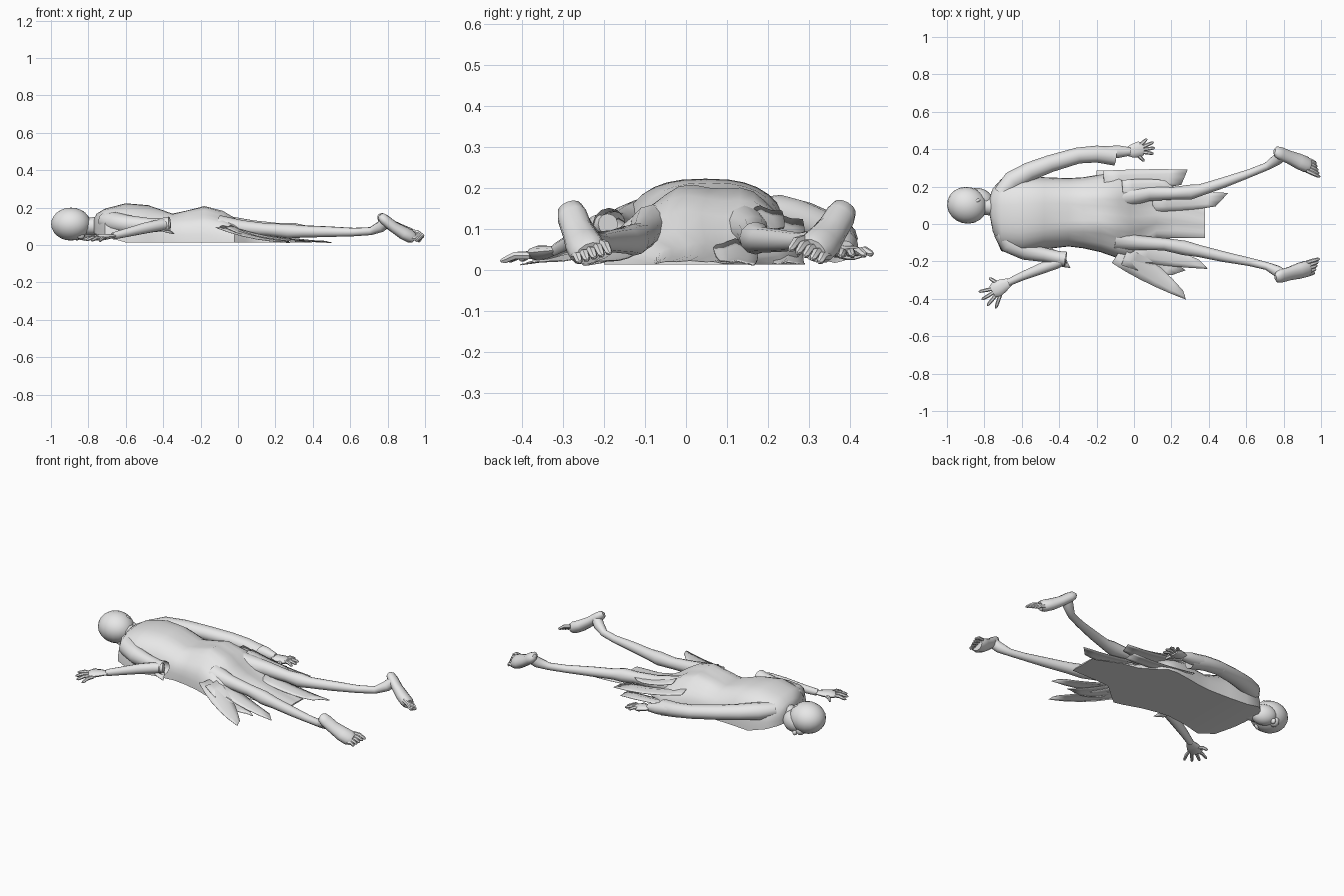
import bpy, math
from mathutils import Vector

cube = bpy.data.objects.get("Cube")
if cube:
    bpy.data.objects.remove(cube, do_unlink=True)

grey = bpy.data.materials.new("plain grey")
grey.use_nodes = True
grey.diffuse_color = (0.8, 0.8, 0.8, 1)
grey.node_tree.nodes["Principled BSDF"].inputs["Base Color"].default_value = (0.8, 0.8, 0.8, 1)
parts = []
UP = Vector((0, 0, 1))


def loft(name, rows, closed=True, caps=True):
    """Skin a list of equal-length point rows."""
    n = len(rows[0])
    faces = []
    for r in range(len(rows) - 1):
        for i in range(n if closed else n - 1):
            j = (i + 1) % n
            faces.append((r * n + i, r * n + j, (r + 1) * n + j, (r + 1) * n + i))
    if caps:
        faces.append(tuple(reversed(range(n))))
        faces.append(tuple(range((len(rows) - 1) * n, len(rows) * n)))
    mesh = bpy.data.meshes.new(name)
    mesh.from_pydata([p for row in rows for p in row], [], faces)
    mesh.update()
    obj = bpy.data.objects.new(name, mesh)
    bpy.context.collection.objects.link(obj)
    mesh.materials.append(grey)
    parts.append(obj)
    return obj


def tube(name, path, sides=12, flat=1.0, caps=True, roll=0.0):
    """Limb through (x, y, z, radius) points; flat scales its height, roll tilts it."""
    pts = [Vector(p[:3]) for p in path]
    rows = []
    for k, p in enumerate(pts):
        t = (pts[min(k + 1, len(pts) - 1)] - pts[max(k - 1, 0)]).normalized()
        level = t.cross(UP).normalized()
        side = level * math.cos(roll) + level.cross(t) * math.sin(roll)
        up = side.cross(t)
        r = path[k][3]
        ring = []
        for i in range(sides):
            a = math.tau * i / sides
            ring.append(p + side * r * math.cos(a) + up * r * flat * math.sin(a))
        rows.append(ring)
    return loft(name, rows, caps=caps)


def ball(name, centre, size, turn=0):
    bpy.ops.mesh.primitive_uv_sphere_add(segments=20, ring_count=12, location=centre,
                                         rotation=(0, 0, turn))
    obj = bpy.context.object
    obj.name = name
    obj.scale = size
    obj.data.materials.append(grey)
    parts.append(obj)


def digits(name, root, tips, spread, radius):
    """Fan of bent fingers or toes from a root toward each tip."""
    root = Vector(root)
    for k, tip in enumerate(tips):
        tip = Vector(tip)
        start = root.lerp(tip, spread)
        mid = start.lerp(tip, 0.5) + UP * radius * 0.7
        tube(f"{name}_{k + 1}", [(*start, radius), (*mid, radius),
                                 (*start.lerp(tip, 0.88), radius * 0.8),
                                 (*tip, radius * 0.3)], sides=6)


def rag(name, start, end, w0, w1, skew=0.0, fold=0.008):
    """Thin creased tongue of torn cloth; skew slants its torn end."""
    a, b = Vector(start), Vector(end)
    along = (b - a).normalized()
    side = along.cross(UP).normalized()
    rows = []
    for k in range(6):
        t = k / 5
        p, w = a.lerp(b, t), w0 + (w1 - w0) * t ** 2
        p.z = b.z + (a.z - b.z) * (1 - t) ** 1.8
        rows.append([p + side * w * s + along * skew * s * t ** 3
                     + UP * fold * math.cos(s * 4) * (1 - t * 0.7)
                     for s in (-1, -0.5, 0, 0.5, 1)])
    obj = loft(name, rows, closed=False, caps=False)
    mod = obj.modifiers.new("thickness", "SOLIDIFY")
    mod.thickness = 0.003


# Robe body: domed sections (x, right edge, left edge, top) with a flat underside
stations = [(-.77, .04, .15, .14), (-.755, -.04, .19, .168), (-.71, -.145, .24, .195),
            (-.6, -.165, .26, .223), (-.48, -.135, .25, .213), (-.35, -.12, .245, .17),
            (-.27, -.13, .25, .187), (-.18, -.15, .265, .207), (-.08, -.185, .28, .178),
            (-.02, -.2, .275, .14), (.04, -.15, .23, .1), (.12, -.08, .18, .064),
            (.22, -.075, .16, .038), (.38, -.075, .09, .022)]
rows = []
for x, y0, y1, top in stations:
    base = 0.014 + max(0, -0.6 - x) * 0.28
    mid, half = (y0 + y1) / 2, (y1 - y0) / 2
    loose = min(1, max(0, (x + 0.4) / 0.2))
    ring = []
    for i in range(36):
        a = math.tau * i / 36
        c, s = math.cos(a), max(0, math.sin(a))
        y = mid + half * math.copysign(abs(c) ** (0.75 + 0.2 * loose), c)
        crease = 0.008 * math.sin(8 * a + 5 * x) * s * loose * min(1, top * 7)
        ring.append((x, y, base + (top - base) * s ** (0.74 + 0.1 * loose) + crease))
    rows.append(ring)
loft("robe_body", rows)

# Torn hem
rag("hem_middle_left", (.1, .12, .07), (.47, .13, .02), .055, .035, -.035)
rag("hem_right_long", (-.08, -.15, .1), (.27, -.38, .02), .07, .016, .02)
rag("hem_right_mid", (-.04, -.15, .1), (.24, -.26, .022), .075, .025, -.03)
rag("hem_right_short", (.0, -.14, .08), (.37, -.215, .022), .055, .02, .03)
rag("hem_left", (-.16, .225, .13), (.27, .25, .06), .06, .04, -.02)
rag("hem_left_inner", (-.06, .18, .15), (.2, .205, .1), .055, .03, .03)
rag("hem_left_low", (-.2, .25, .06), (.24, .25, .018), .035, .04)

# Head, turned down toward the left side
ball("skull", (-.893, .1, .112), (.107, .098, .088), -.25)
ball("jaw", (-.825, .135, .085), (.075, .055, .06), -.4)
ball("nose", (-.86, .175, .04), (.013, .016, .016))
ball("brow", (-.885, .155, .055), (.025, .03, .03))
ball("upper_ear", (-.842, .122, .165), (.024, .013, .022), .5)
ball("lower_ear", (-.84, .06, .05), (.022, .012, .018), .5)
tube("neck", [(-.85, .1, .105, .055), (-.79, .095, .1, .046), (-.72, .09, .105, .055)])

# Left arm, lying along the body
tube("left_sleeve", [(-.71, .16, .135, .045), (-.65, .23, .135, .054), (-.56, .28, .125, .05),
                     (-.45, .322, .11, .046), (-.3, .366, .09, .043),
                     (-.2, .374, .077, .045), (-.1, .362, .062, .05)], 12, .9, False)
tube("left_forearm", [(-.32, .368, .088, .034), (-.18, .38, .074, .035),
                      (-.08, .387, .06, .033), (-.02, .388, .05, .022)])
tube("left_palm", [(-.04, .387, .052, .022), (-.01, .39, .047, .036),
                   (.03, .4, .042, .042), (.05, .403, .04, .032)], 10, .42)
digits("left_finger", (0, .392, .045),
       [(.07, .456, .04), (.105, .438, .037), (.112, .407, .036), (.105, .376, .034),
        (.055, .335, .03)], .38, .01)

# Right arm, elbow raised and forearm bent back past the head
tube("right_sleeve", [(-.71, -.04, .13, .045), (-.67, -.1, .122, .056),
                      (-.58, -.145, .11, .048), (-.48, -.165, .107, .038),
                      (-.41, -.18, .108, .036), (-.365, -.188, .112, .04)], 12, 1, False)
tube("right_forearm", [(-.37, -.19, .112, .026), (-.42, -.21, .106, .031),
                       (-.5, -.24, .09, .029), (-.6, -.28, .065, .023),
                       (-.67, -.312, .048, .019)])
tube("right_palm", [(-.66, -.308, .048, .02), (-.7, -.328, .045, .036),
                    (-.735, -.35, .042, .044), (-.755, -.362, .038, .034)], 10, .42)
digits("right_finger", (-.7, -.335, .044),
       [(-.83, -.362, .028), (-.815, -.405, .026), (-.785, -.437, .024), (-.74, -.452, .022),
        (-.775, -.288, .03)], .38, .01)
rag("right_sleeve_flap", (-.46, -.165, .12), (-.35, -.215, .07), .04, .015, .02)

# Legs and feet, soles turned up and rolled outward
tube("left_leg", [(-.08, .14, .1, .06), (.08, .165, .09, .042), (.22, .165, .083, .034),
                  (.3, .17, .078, .04), (.36, .183, .074, .031), (.48, .222, .072, .028),
                  (.62, .272, .07, .022), (.71, .308, .075, .021), (.765, .345, .1, .03),
                  (.79, .365, .125, .03)])
tube("right_leg", [(-.1, -.08, .1, .06), (.02, -.1, .094, .039), (.16, -.108, .082, .033),
                   (.27, -.128, .074, .039), (.35, -.145, .072, .032), (.48, -.175, .071, .028),
                   (.62, -.203, .069, .022), (.71, -.225, .074, .021),
                   (.765, -.252, .098, .03), (.79, -.268, .122, .03)])
feet = {"left": ((.765, .385, .148), (.92, .318, .058), (.985, .288, .034), .65),
        "right": ((.77, -.283, .148), (.92, -.24, .052), (.98, -.222, .03), -.5)}
for side, (heel, sole, tip, roll) in feet.items():
    heel, sole, tip = Vector(heel), Vector(sole), Vector(tip)
    steps = ((-.09, .014), (-.02, .031), (.12, .037), (.4, .038), (.75, .045), (1, .046),
             (1.12, .036))
    tube(side + "_foot", [(*(heel.lerp(sole, t) - UP * .012 * math.sin(max(0, t) * 2.8)), r)
                          for t, r in steps], 12, .74, True, roll)
    along = (tip - sole).normalized()
    level = along.cross(UP).normalized()
    across = level * math.cos(roll) + level.cross(along) * math.sin(roll)
    inner = 1 if roll > 0 else -1
    for k in range(5):
        off = across * (k - 2) * .018
        end = tip + off + along * .009 * (k - 2) * inner
        digits(f"{side}_toe_{k + 1}", sole + off, [end], .1, .011)

# Smooth shading with crisp folds
bpy.ops.object.select_all(action="DESELECT")
for obj in parts:
    obj.select_set(True)
bpy.context.view_layer.objects.active = parts[0]
bpy.ops.object.shade_smooth_by_angle(angle=math.radians(40))
